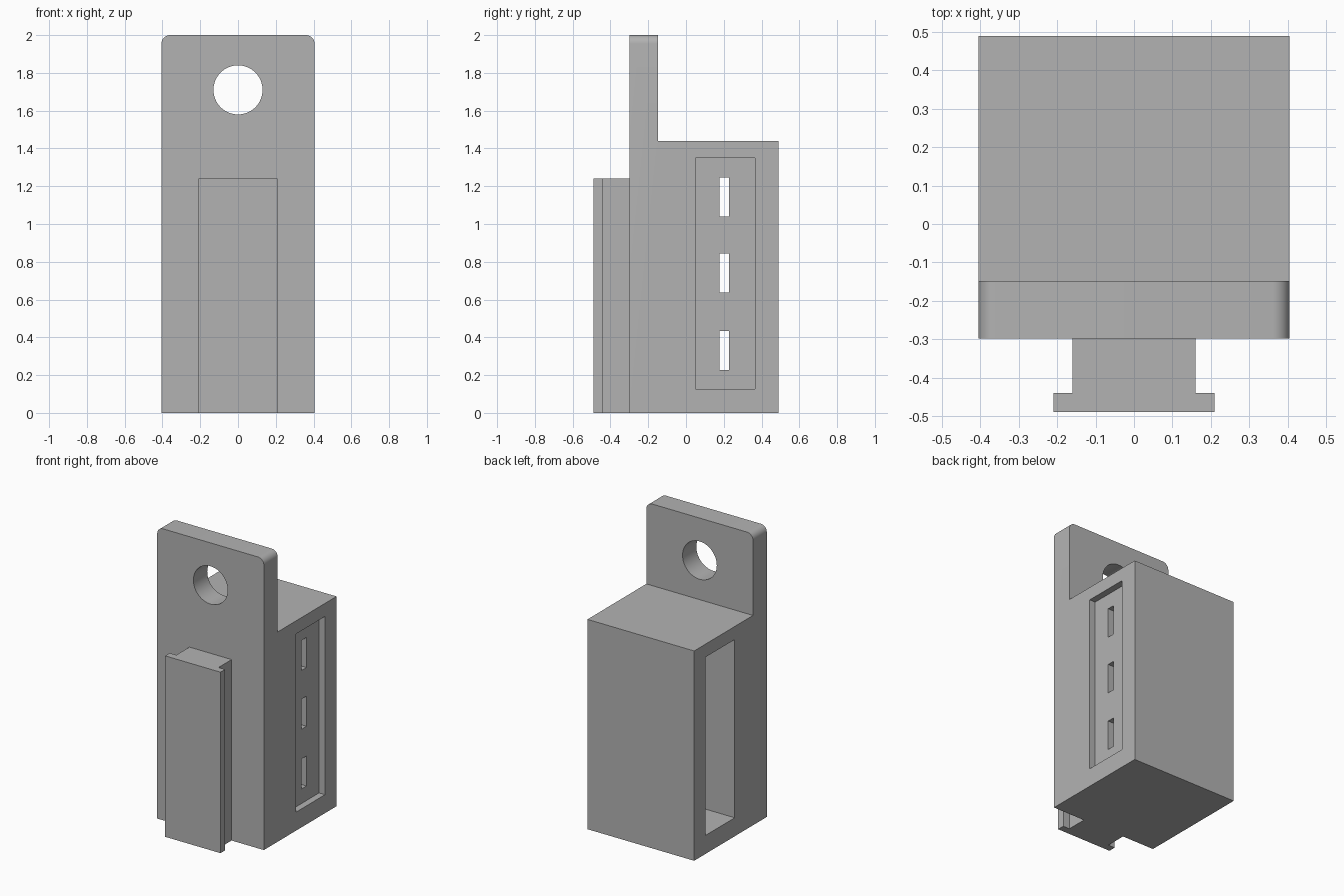
import bpy
import bmesh
from mathutils import Matrix, Vector

default = bpy.data.objects.get("Cube")
if default:
    bpy.data.objects.remove(default, do_unlink=True)

grey = bpy.data.materials.new("plain grey")
grey.use_nodes = True
colour = (0.45, 0.45, 0.45, 1)
grey.diffuse_color = colour
grey.node_tree.nodes["Principled BSDF"].inputs["Base Color"].default_value = colour

HALF = 0.405      # half width of the housing
FRONT = -0.298    # front face of the housing
BACK = 0.49


def finish(bm, name):
    bmesh.ops.recalc_face_normals(bm, faces=bm.faces)
    mesh = bpy.data.meshes.new(name)
    bm.to_mesh(mesh)
    bm.free()
    mesh.materials.append(grey)
    obj = bpy.data.objects.new(name, mesh)
    bpy.context.collection.objects.link(obj)
    return obj


def prism(points, direction):
    """Extrude a closed outline into a solid."""
    bm = bmesh.new()
    face = bm.faces.new([bm.verts.new(p) for p in points])
    out = bmesh.ops.extrude_face_region(bm, geom=[face])
    moved = [v for v in out["geom"] if isinstance(v, bmesh.types.BMVert)]
    bmesh.ops.translate(bm, verts=moved, vec=Vector(direction))
    return bm


def box(name, low, high):
    bm = bmesh.new()
    bmesh.ops.create_cube(bm, size=1)
    low, high = Vector(low), Vector(high)
    bmesh.ops.scale(bm, vec=high - low, verts=bm.verts)
    bmesh.ops.translate(bm, vec=(low + high) / 2, verts=bm.verts)
    return finish(bm, name)


def cut(target, cutter):
    cutter.hide_render = True
    mod = target.modifiers.new("cut", 'BOOLEAN')
    mod.operation = 'DIFFERENCE'
    mod.solver = 'EXACT'
    mod.object = cutter
    bpy.context.view_layer.objects.active = target
    bpy.ops.object.modifier_apply(modifier=mod.name)
    bpy.data.objects.remove(cutter, do_unlink=True)


# Housing and hanging plate share one L-shaped side outline
side = [(FRONT, 0), (BACK, 0), (BACK, 1.44), (-0.148, 1.44), (-0.148, 2), (FRONT, 2)]
bm = prism([(-HALF, y, z) for y, z in side], (2 * HALF, 0, 0))
corners = [e for e in bm.edges
           if all(v.co.z > 1.99 for v in e.verts)
           and abs(e.verts[0].co.x - e.verts[1].co.x) < 0.01]
bmesh.ops.bevel(bm, geom=corners, offset=0.045, segments=8, profile=0.5, affect='EDGES')
housing = finish(bm, "housing")

# Round hanging hole
bm = bmesh.new()
bmesh.ops.create_cone(bm, cap_ends=True, segments=64, radius1=0.13, radius2=0.13, depth=0.6,
                      matrix=Matrix.Translation((0, -0.22, 1.71)) @ Matrix.Rotation(1.5707963, 4, 'X'))
cut(housing, finish(bm, "hole_cutter"))

# Deep pocket on one side, shallow recess on the other
cut(housing, box("pocket_cutter", (-0.6, 0.05, 0.127), (0.26, 0.365, 1.35)))
cut(housing, box("recess_cutter", (HALF - 0.045, 0.05, 0.127), (0.6, 0.365, 1.35)))

# Three slots joining recess and pocket
for z in (0.33, 0.74, 1.143):
    cut(housing, box("slot_cutter", (0.1, 0.177, z - 0.103), (0.5, 0.228, z + 0.103)))

# T-shaped mounting rail on the front
half_rail = [(0.16, FRONT + 0.01), (0.16, -0.44), (0.21, -0.44), (0.21, -BACK)]
outline = half_rail + [(-x, y) for x, y in reversed(half_rail)]
rail = finish(prism([(x, y, 0) for x, y in outline], (0, 0, 1.242)), "mounting_rail")

bpy.ops.object.select_all(action='DESELECT')
for obj in (housing, rail):
    obj.select_set(True)
bpy.context.view_layer.objects.active = housing
bpy.ops.object.shade_smooth_by_angle()
